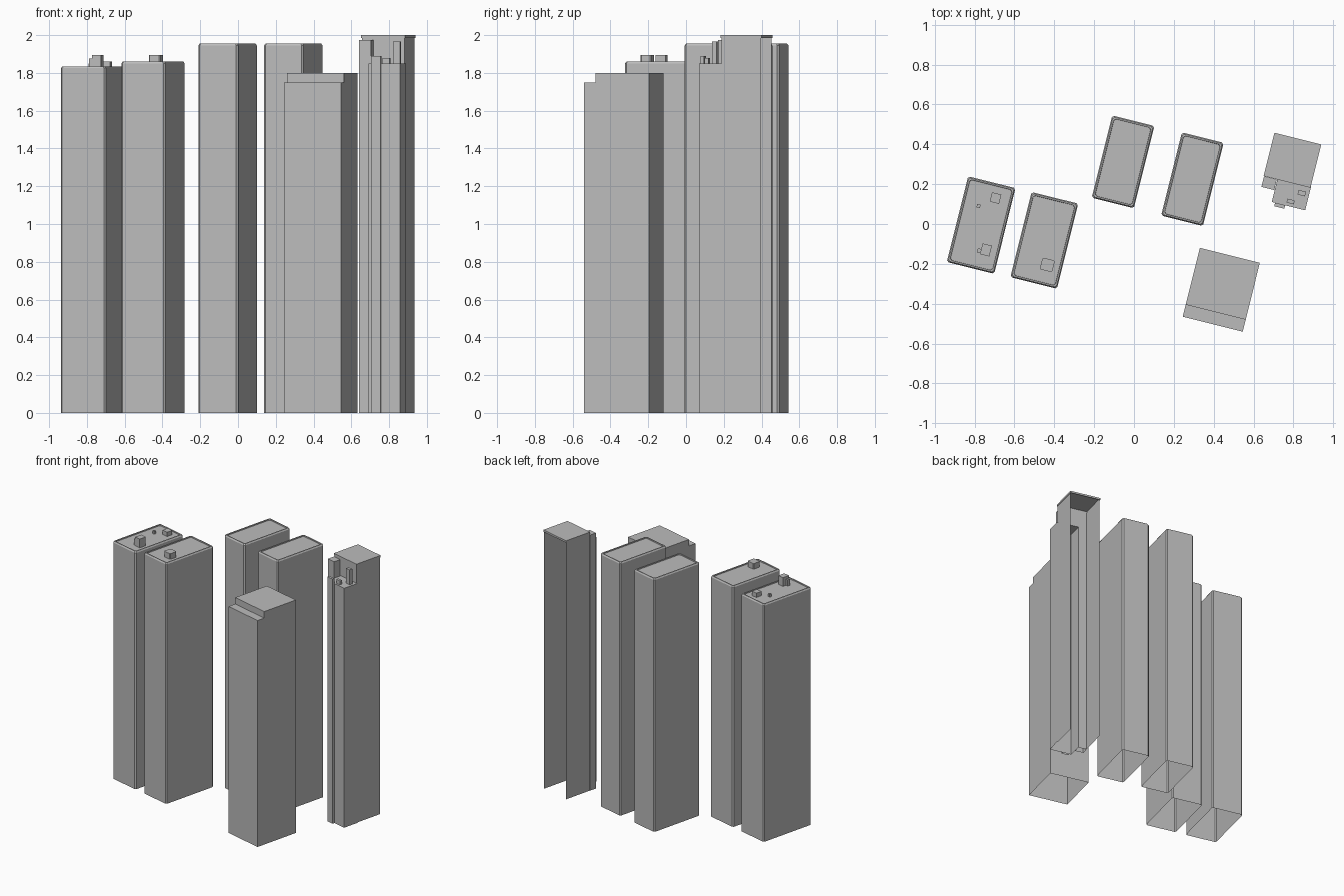
import bpy
import bmesh
from math import radians
from mathutils import Matrix, Vector

cube = bpy.data.objects.get("Cube")
if cube:
    bpy.data.objects.remove(cube, do_unlink=True)

GREY = (0.5, 0.5, 0.5, 1)
concrete = bpy.data.materials.new("concrete_grey")
concrete.use_nodes = True
concrete.diffuse_color = GREY
concrete.node_tree.nodes["Principled BSDF"].inputs["Base Color"].default_value = GREY

# Every building shares one street-grid angle
TURN = Matrix.Rotation(radians(-14), 4, "Z")
FRONT, RIGHT, BACK, LEFT = range(4)


def finish(name, bm, x, y):
    mesh = bpy.data.meshes.new(name)
    bm.to_mesh(mesh)
    bm.free()
    mesh.materials.append(concrete)
    obj = bpy.data.objects.new(name, mesh)
    obj.matrix_world = Matrix.Translation((x, y, 0)) @ TURN
    bpy.context.collection.objects.link(obj)
    return obj


def outline(w, d, chamfer):
    """Counter-clockwise rectangle from front left, optionally with cut corners."""
    a, b, c = w / 2, d / 2, chamfer
    if c == 0:
        return [(-a, -b), (a, -b), (a, b), (-a, b)]
    return [(-a + c, -b), (a - c, -b), (a, -b + c), (a, b - c),
            (a - c, b), (-a + c, b), (-a, b - c), (-a, -b + c)]


def shell(name, x, y, w, d, rings, chamfer=0, skip=()):
    """Open-bottomed shell through (inset, height) rings, closed by a roof."""
    bm = bmesh.new()
    loops = [[bm.verts.new((px, py, z))
              for px, py in outline(w - 2 * i, d - 2 * i, chamfer)]
             for i, z in rings]
    for level, (low, high) in enumerate(zip(loops, loops[1:])):
        n = len(low)
        for k in range(n):
            if level == 0 and k in skip:
                continue
            j = (k + 1) % n
            bm.faces.new((low[k], low[j], high[j], high[k]))
    bm.faces.new(loops[-1])
    return finish(name, bm, x, y)


def block(name, x, y, w, d, z0, z1, skip=()):
    return shell(name, x, y, w, d, [(0, z0), (0, z1)], skip=skip)


# Four slab towers with cut corners and a low parapet
towers = [
    ("far_right_tower", -0.767, -0.005, 0.245, 0.443, 1.835),
    ("inner_right_tower", -0.45, -0.082, 0.241, 0.44, 1.86),
    ("rear_tower", -0.055, 0.312, 0.218, 0.425, 1.955),
    ("middle_tower", 0.293, 0.225, 0.216, 0.43, 1.955),
]
for name, x, y, w, d, h in towers:
    shell(name, x, y, w, d,
          [(0, 0), (0, h - 0.01), (0.006, h), (0.013, h), (0.014, h - 0.008)],
          chamfer=0.009)

# Rooftop plant rooms
block("stair_head", -0.743, -0.13, 0.048, 0.055, 1.825, 1.895)
block("stair_head_annex", -0.775, -0.135, 0.022, 0.022, 1.825, 1.875)
block("roof_vent", -0.78, 0.09, 0.018, 0.018, 1.825, 1.85)
block("plant_room", -0.695, 0.13, 0.048, 0.048, 1.825, 1.86)
shell("lift_house", -0.435, -0.205, 0.064, 0.06, [(0, 1.85), (0, 1.895)], chamfer=0.006)

# Stepped front tower: side profile swept across its width
profile = [(-0.178, 0), (-0.178, 1.75), (-0.116, 1.75),
           (-0.116, 1.8), (0.178, 1.8), (0.178, 0)]
bm = bmesh.new()
sides = [[bm.verts.new((s * 0.155, v, z)) for v, z in profile] for s in (-1, 1)]
for k in range(len(profile) - 1):
    bm.faces.new((sides[0][k], sides[1][k], sides[1][k + 1], sides[0][k + 1]))
bm.faces.new(sides[0])
bm.faces.new(reversed(sides[1]))
bmesh.ops.recalc_face_normals(bm, faces=bm.faces)
finish("stepped_front_tower", bm, 0.438, -0.33)

# Tall part of the left tower, open at the back, with a thin roof lip
shell("left_tower_core", 0.795, 0.32, 0.234, 0.216,
      [(0, 0), (0, 1.985), (-0.004, 1.985), (-0.004, 2)], skip=(FRONT, BACK))

# Its front wall: a full-height strip, and a band above the lower roof
bm = bmesh.new()
for u0, u1, z0 in ((-0.117, -0.052, 0), (-0.052, 0.117, 1.85)):
    bm.faces.new([bm.verts.new((u, -0.108, z))
                  for u, z in ((u0, z0), (u1, z0), (u1, 1.985), (u0, 1.985))])
finish("left_tower_front_wall", bm, 0.795, 0.32)

# Lower front part, side shaft, bay and roof boxes of the left tower
block("left_tower_low_wing", 0.79, 0.15, 0.173, 0.124, 0, 1.85, skip=(BACK,))
block("side_shaft", 0.678, 0.205, 0.066, 0.055, 0, 1.975)
block("front_bay", 0.731, 0.092, 0.052, 0.018, 0, 1.89)
block("tall_flue", 0.842, 0.155, 0.038, 0.024, 1.85, 1.965)
block("short_flue", 0.786, 0.113, 0.038, 0.02, 1.85, 1.88)
